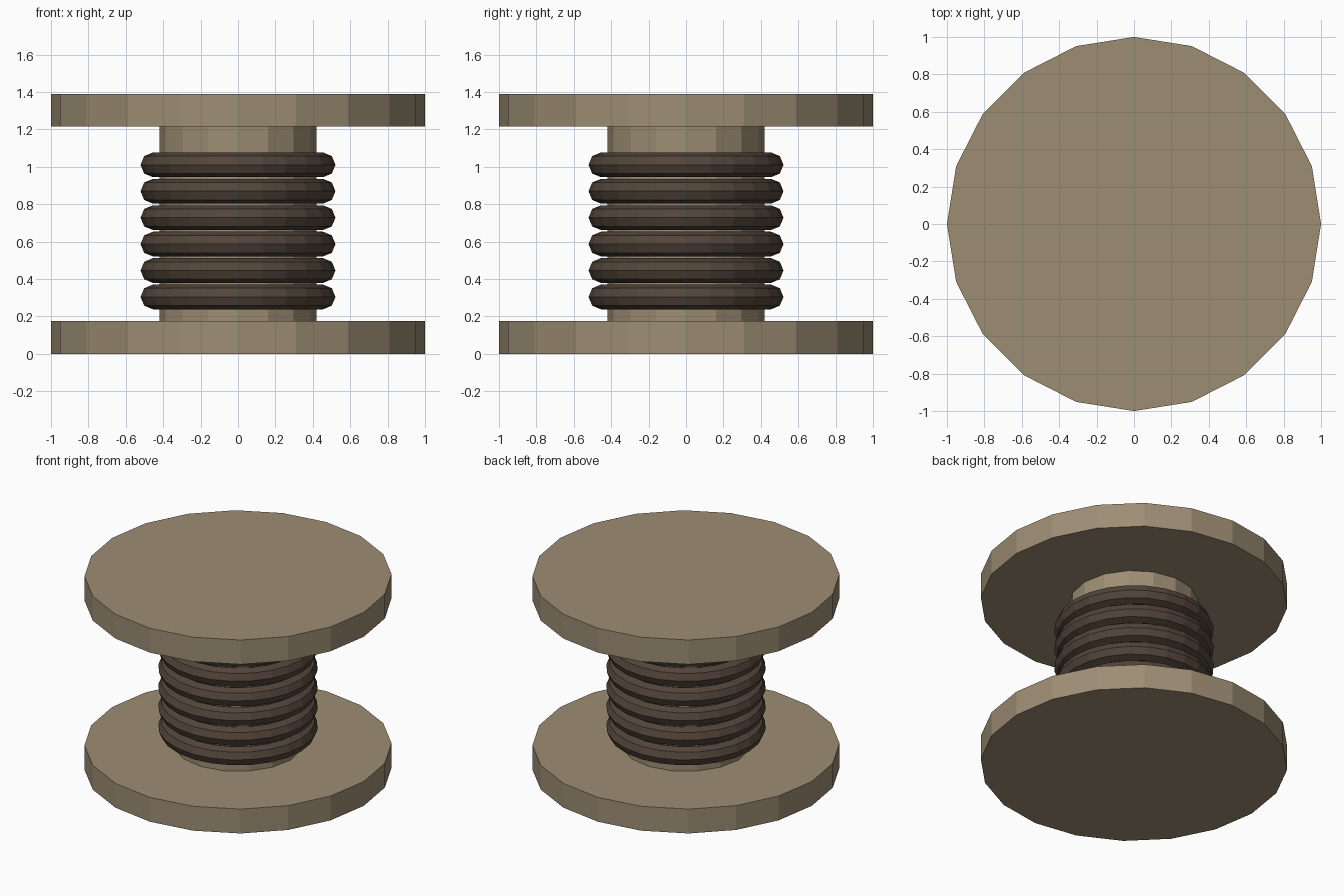
import bpy, math

if "Cube" in bpy.data.objects:
    bpy.data.objects.remove(bpy.data.objects["Cube"])


def material(name, rgb):
    m = bpy.data.materials.new(name)
    m.diffuse_color = (*rgb, 1)
    m.use_nodes = True
    m.node_tree.nodes["Principled BSDF"].inputs["Base Color"].default_value = m.diffuse_color
    return m


wood = material("wood", (0.34, 0.27, 0.175))
cable = material("cable", (0.085, 0.06, 0.043))


def disc(name, radius, sides, z0, z1):
    bpy.ops.mesh.primitive_cylinder_add(vertices=sides, radius=radius, depth=z1 - z0,
                                        location=(0, 0, (z0 + z1) / 2))
    bpy.context.object.name = name
    bpy.context.object.data.materials.append(wood)


# Spool body: two flanges joined by a core
disc("bottom_flange", 1.0, 20, 0, 0.175)
disc("core", 0.42, 16, 0.175, 1.215)
disc("top_flange", 1.0, 20, 1.215, 1.39)

# Wound cable turns
for i in range(6):
    bpy.ops.mesh.primitive_torus_add(major_segments=24, minor_segments=8,
                                     major_radius=0.455, minor_radius=0.066,
                                     location=(0, 0, 0.304 + i * 0.1413))
    bpy.context.object.name = f"cable_turn_{i + 1}"
    bpy.context.object.data.materials.append(cable)
